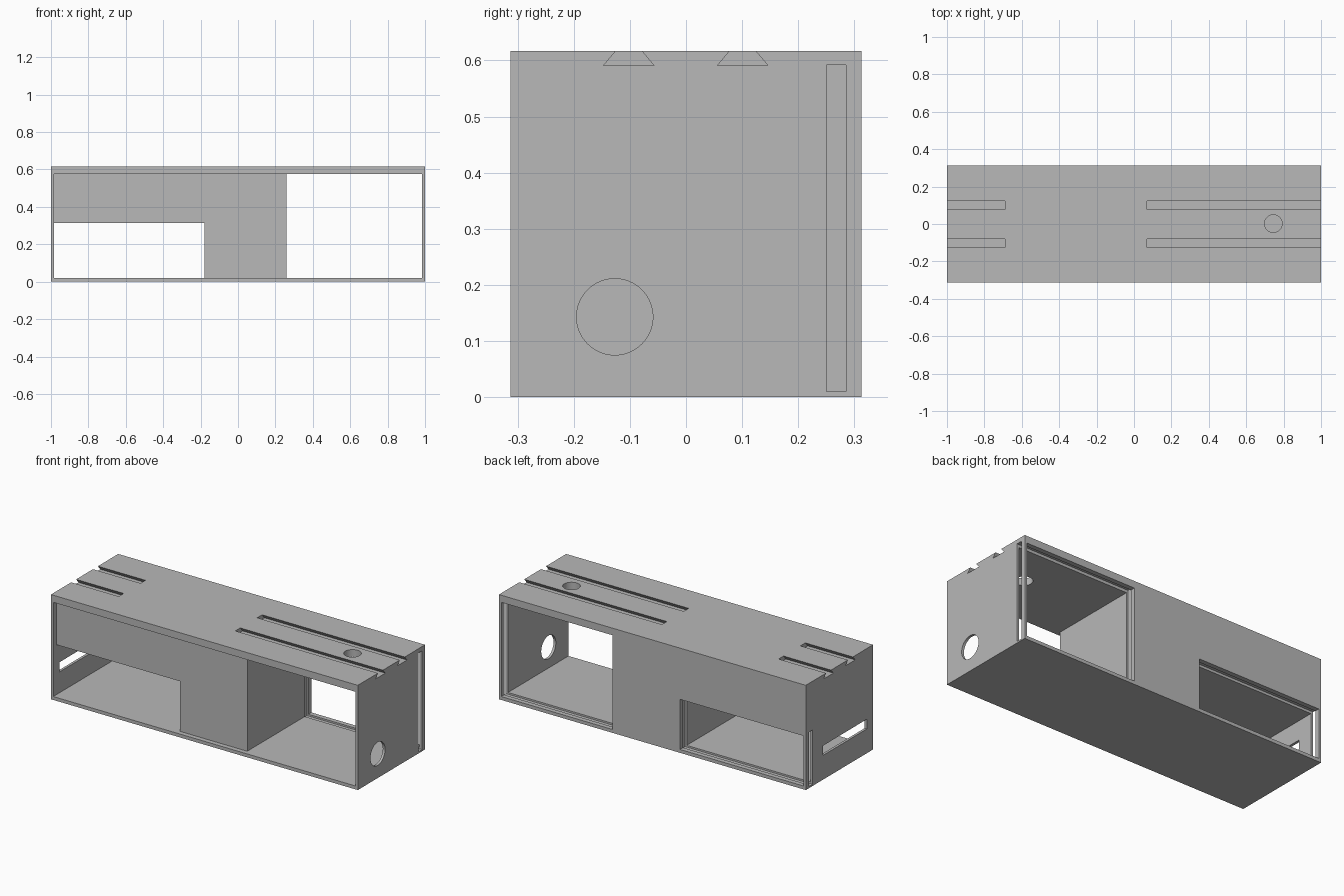
import bpy
import math

old = bpy.data.objects.get("Cube")
if old:
    bpy.data.objects.remove(old, do_unlink=True)

grey = bpy.data.materials.new("plain grey")
grey.use_nodes = True
colour = (0.48, 0.48, 0.48, 1)
grey.diffuse_color = colour
grey.node_tree.nodes["Principled BSDF"].inputs["Base Color"].default_value = colour


def mesh_object(name, verts, faces):
    mesh = bpy.data.meshes.new(name)
    mesh.from_pydata(verts, [], faces)
    mesh.materials.append(grey)
    obj = bpy.data.objects.new(name, mesh)
    bpy.context.collection.objects.link(obj)
    return obj


def prism(name, x0, x1, profile):
    """Extrude a counter-clockwise (y, z) profile along x."""
    n = len(profile)
    verts = [(x, y, z) for x in (x0, x1) for y, z in profile]
    faces = [tuple(reversed(range(n))), tuple(range(n, 2 * n))]
    faces += [(i, (i + 1) % n, n + (i + 1) % n, n + i) for i in range(n)]
    return mesh_object(name, verts, faces)


def box(name, x0, x1, y0, y1, z0, z1):
    return prism(name, x0, x1, [(y0, z0), (y1, z0), (y1, z1), (y0, z1)])


def cylinder(name, radius, location, rotation=(0, 0, 0)):
    bpy.ops.mesh.primitive_cylinder_add(vertices=64, radius=radius, depth=0.12,
                                        location=location, rotation=rotation)
    obj = bpy.context.object
    obj.name = name
    obj.data.materials.append(grey)
    return obj


HALF_Y, TOP, CEIL, FLOOR, WALL = 0.313, 0.617, 0.575, 0.02, 0.985
SLOT_Y = (0.25, 0.285)   # sliding panel slots
OUT = 1.1                # cutters run past the ends

cabinet = box("cabinet_body", -1, 1, -HALF_Y, HALF_Y, 0, TOP)

cutters = [
    # shallow front recess and the two through compartments
    box("front_recess", -WALL, WALL, -0.4, -0.285, FLOOR, CEIL),
    box("tall_room", 0.26, WALL, -0.35, 0.4, FLOOR, CEIL),
    box("low_room", -WALL, -0.18, -0.35, 0.4, FLOOR, 0.315),
    # slots for rear sliding panels, open at the ends
    box("tall_panel_slot", 0.25, OUT, *SLOT_Y, 0.01, 0.592),
    box("low_panel_slot", -OUT, -0.17, *SLOT_Y, 0.01, 0.33),
    # openings in the end walls and the top
    box("end_vent", -OUT, -0.95, -0.256, 0.152, 0.143, 0.2),
    cylinder("end_hole", 0.068, (1, -0.127, 0.143), (0, math.pi / 2, 0)),
    cylinder("top_hole", 0.047, (0.745, 0.002, 0.6)),
]

# dovetail rails in the top
for y in (-0.102, 0.101):
    profile = [(y - 0.045, 0.591), (y + 0.045, 0.591),
               (y + 0.023, TOP), (y + 0.023, 0.7),
               (y - 0.023, 0.7), (y - 0.023, TOP)]
    cutters.append(prism("left_rail", -OUT, -0.69, profile))
    cutters.append(prism("right_rail", 0.07, OUT, profile))

# carve everything out of the body
bpy.ops.object.select_all(action='DESELECT')
bpy.context.view_layer.objects.active = cabinet
cabinet.select_set(True)
for cutter in cutters:
    cutter.hide_render = True
    mod = cabinet.modifiers.new("cut", 'BOOLEAN')
    mod.operation = 'DIFFERENCE'
    mod.solver = 'EXACT'
    mod.object = cutter
    bpy.ops.object.modifier_apply(modifier=mod.name)
    bpy.data.objects.remove(cutter, do_unlink=True)

bpy.ops.object.shade_smooth_by_angle(angle=math.radians(30))
